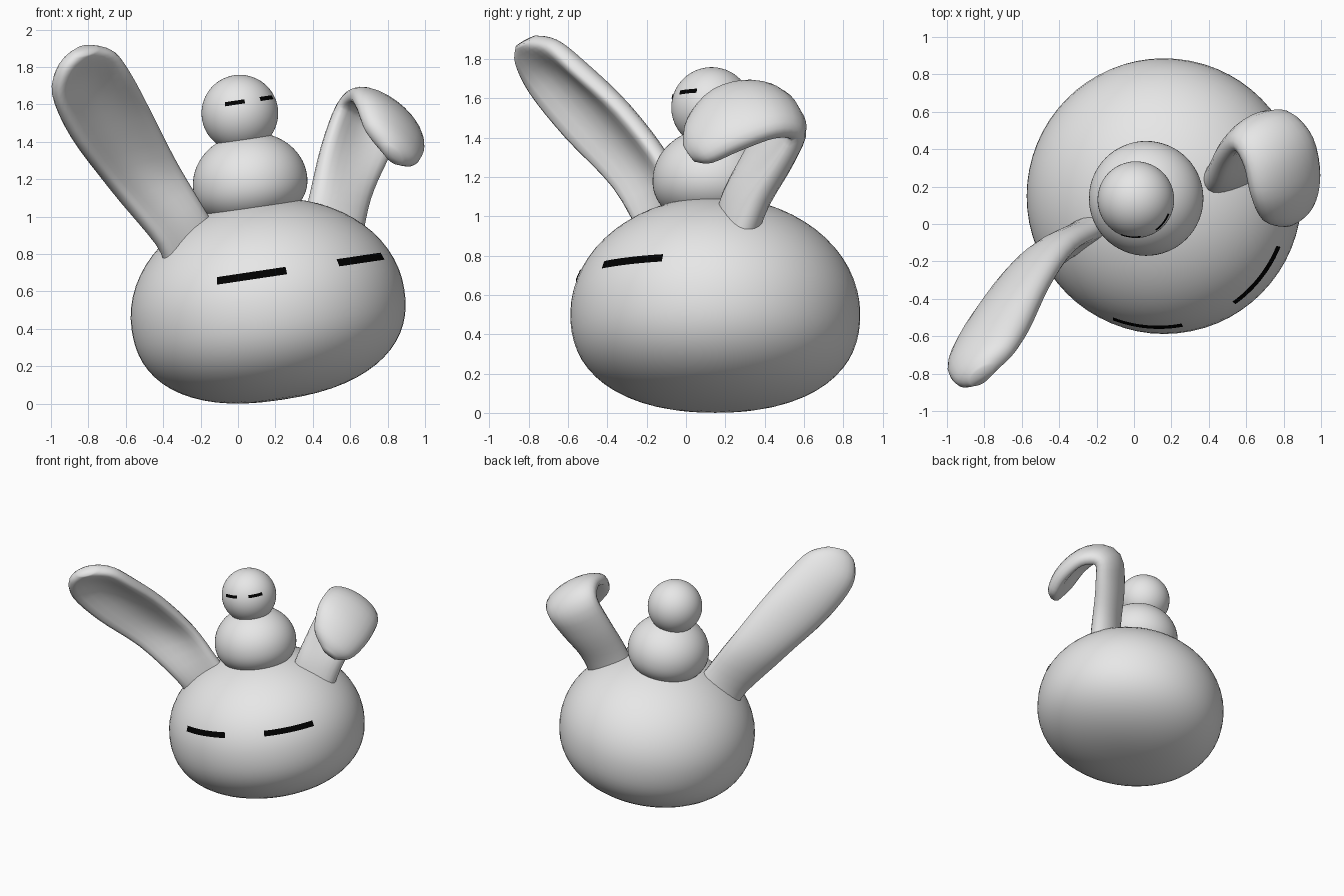
import bpy, bmesh, math
from mathutils import Vector, Matrix

if "Cube" in bpy.data.objects:
    bpy.data.objects.remove(bpy.data.objects["Cube"])

TILT = Matrix.Rotation(math.radians(-8.5), 3, 'Y')


def material(name, color):
    m = bpy.data.materials.new(name)
    m.diffuse_color = (*color, 1)
    m.use_nodes = True
    m.node_tree.nodes["Principled BSDF"].inputs["Base Color"].default_value = m.diffuse_color
    return m


GREY = material("soft_grey", (0.8, 0.8, 0.8))
BLACK = material("black", (0, 0, 0))


def make(name, verts, faces, mat):
    me = bpy.data.meshes.new(name)
    me.from_pydata([tuple(v) for v in verts], [], faces)
    me.materials.append(mat)
    me.polygons.foreach_set("use_smooth", [True] * len(me.polygons))
    me.update()
    ob = bpy.data.objects.new(name, me)
    bpy.context.collection.objects.link(ob)
    return ob


def grid_faces(rows, n, closed=True):
    return [(r * n + i, r * n + (i + 1) % n, (r + 1) * n + (i + 1) % n, (r + 1) * n + i)
            for r in range(rows - 1) for i in range(n if closed else n - 1)]


class Blob:
    """Tilted round form with separate upper and lower heights."""

    def __init__(self, center, radius, up, down, power):
        self.c, self.r, self.up, self.down, self.p = Vector(center), radius, up, down, power

    def ring_radius(self, z):
        h, p = (self.up, 2) if z > 0 else (self.down, self.p)
        return self.r * max(0, 1 - (abs(z) / h) ** p) ** (1 / p)

    def point(self, angle, z, lift=0):
        r = self.ring_radius(z) + lift
        return self.c + TILT @ Vector((r * math.cos(angle), r * math.sin(angle), z))

    def build(self, name, segs=64, rows=32):
        verts = [self.c + TILT @ Vector((0, 0, -self.down))]
        for k in range(1, rows):
            s = -math.cos(math.pi * k / rows)
            z = s * (self.up if s > 0 else self.down)
            verts += [self.point(math.tau * i / segs, z) for i in range(segs)]
        verts.append(self.c + TILT @ Vector((0, 0, self.up)))
        last = len(verts) - 1
        faces = [tuple(v + 1 for v in f) for f in grid_faces(rows - 1, segs)]
        for i in range(segs):
            j = (i + 1) % segs
            faces += [(0, 1 + j, 1 + i), (last, last - segs + i, last - segs + j)]
        make(name, verts, faces, GREY)

    def eyes(self, name, z, half, spans):
        # Thin curved bars lying just over the surface
        for side, (a0, a1) in zip(("left", "right"), spans):
            n = 13
            verts = [self.point(math.radians(a0 + (a1 - a0) * i / (n - 1)), z + dz, 0.004)
                     for dz in (-half, 0, half) for i in range(n)]
            make(f"{name}_{side}_eye", verts, grid_faces(3, n, False), BLACK)


def catmull(points, steps):
    out = []
    for i in range(len(points) - 1):
        p0, p1 = points[max(i - 1, 0)], points[i]
        p2, p3 = points[i + 1], points[min(i + 2, len(points) - 1)]
        for s in range(steps):
            t = s / steps
            out.append(0.5 * (2 * p1 + (p2 - p0) * t + (2 * p0 - 5 * p1 + 4 * p2 - p3) * t * t
                              + (3 * p1 - p0 - 3 * p2 + p3) * t ** 3))
    return out + [points[-1]]


def ear(name, left, right, thick, hollow, steps=4, n=24):
    """Loft between two edge paths: rounded back, hollow front."""
    left = catmull([Vector(p) for p in left], steps)
    right = catmull([Vector(p) for p in right], steps)
    prof = catmull([Vector((t, h, 0)) for t, h in zip(thick, hollow)], steps)
    mid = [(a + b) / 2 for a, b in zip(left, right)]
    verts = []
    for k, c in enumerate(mid):
        along = mid[min(k + 1, len(mid) - 1)] - mid[max(k - 1, 0)]
        half = (right[k] - left[k]) / 2
        back = along.cross(half).normalized()
        t, h = prof[k].x, prof[k].y
        for i in range(n):
            a = math.tau * i / n
            s = abs(math.sin(a))
            dish = h * (-1.1 * s + 1.2 * s * s) - (1 - h) * 0.5 * s
            v = 0.55 * s if math.sin(a) > 0 else dish
            verts.append(c + half * math.cos(a) + back * v * t)
    rows = len(mid)
    faces = grid_faces(rows, n)
    faces.append(tuple(range(n))[::-1])
    # Rounded tip cap
    verts.append(mid[-1] + (mid[-1] - mid[-2]) * 0.4)
    top = (rows - 1) * n
    faces += [(top + i, top + (i + 1) % n, rows * n) for i in range(n)]
    ob = make(name, verts, faces, GREY)
    # Make the winding face outward
    bm = bmesh.new()
    bm.from_mesh(ob.data)
    bmesh.ops.recalc_face_normals(bm, faces=bm.faces)
    bm.to_mesh(ob.data)
    bm.free()


# Stacked round forms
body = Blob((0.16, 0.149, 0.505), 0.737, 0.59, 0.49, 2.35)
body.build("body")
body.eyes("body", 0.19, 0.02, [(-110.5, -79.5), (-54.5, -22.5)])
Blob((0.065, 0.137, 1.18), 0.307, 0.27, 0.22, 2.2).build("middle_ball")
head = Blob((0.01, 0.13, 1.553), 0.205, 0.205, 0.205, 2)
head.build("head_ball")
head.eyes("head", 0.059, 0.011, [(-111, -80), (-54, -22)])

# Upright ear, leaning out and forward
ear("upright_ear",
    [(-.38, -.13, .72), (-.43, -.19, .85), (-.68, -.35, 1.15), (-.88, -.59, 1.41),
     (-.985, -.77, 1.64), (-.95, -.855, 1.79), (-.87, -.86, 1.87)],
    [(-.10, .04, .90), (-.19, -.01, 1.04), (-.33, -.09, 1.27), (-.47, -.30, 1.55),
     (-.58, -.54, 1.77), (-.66, -.67, 1.88), (-.76, -.77, 1.91)],
    [.18, .18, .20, .21, .21, .16, .08],
    [.2, .4, .8, .9, .9, .5, 0])

# Folded ear, rising and then drooping forward
ear("folded_ear",
    [(.35, .18, .95), (.39, .22, 1.12), (.45, .35, 1.38), (.53, .42, 1.60),
     (.60, .31, 1.67), (.64, .14, 1.63), (.69, .02, 1.49), (.79, -.01, 1.36)],
    [(.66, .30, .88), (.70, .39, 1.08), (.78, .51, 1.27), (.85, .57, 1.40),
     (.95, .46, 1.42), (.985, .27, 1.35), (.95, .12, 1.28), (.87, .04, 1.28)],
    [.20, .20, .19, .18, .18, .18, .15, .07],
    [.1, .2, .5, .8, .8, .6, .3, 0])
